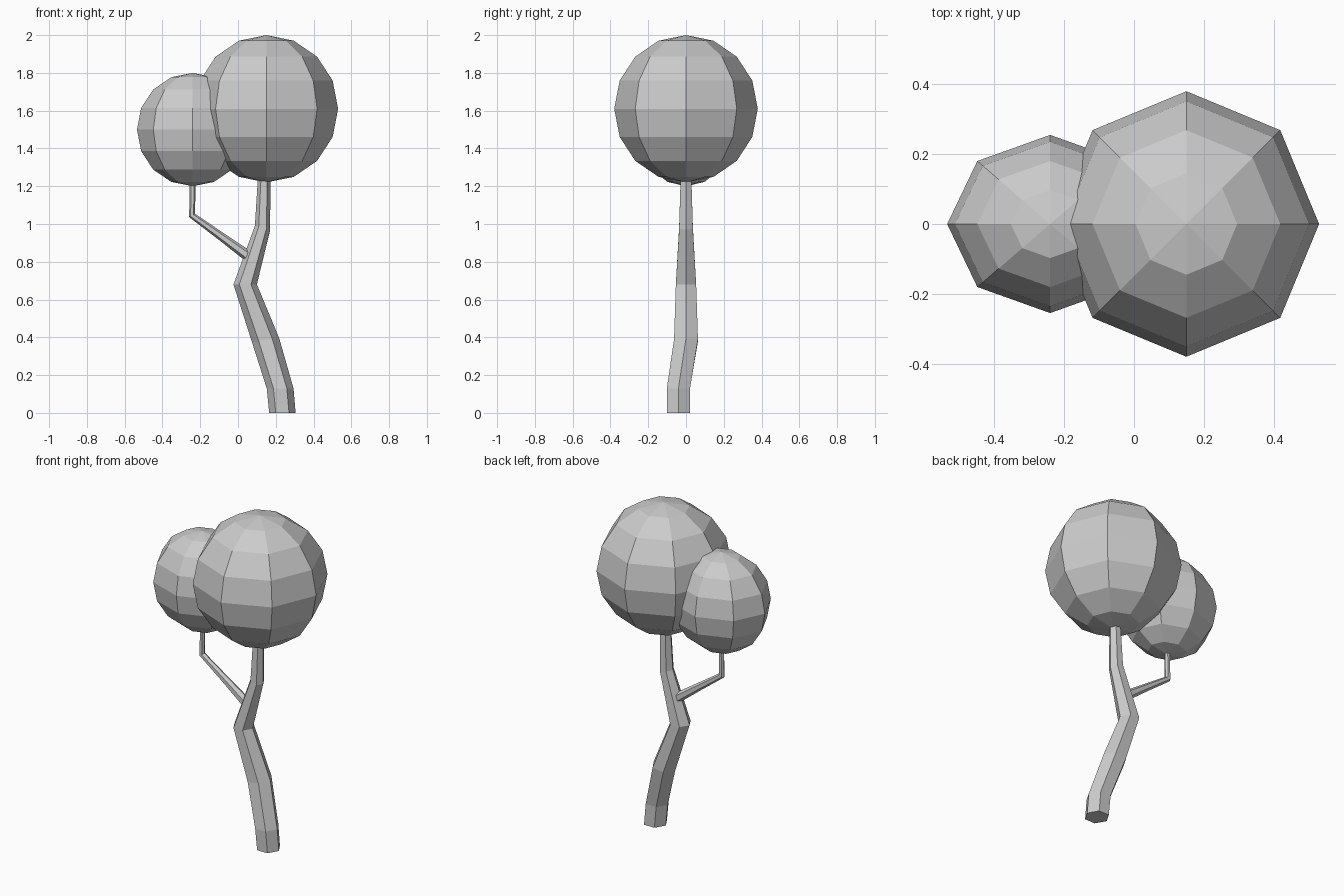
import bpy, bmesh
from math import cos, sin, pi, radians
from mathutils import Vector

if "Cube" in bpy.data.objects:
    bpy.data.objects.remove(bpy.data.objects["Cube"])


def finish(name, bm):
    bmesh.ops.recalc_face_normals(bm, faces=bm.faces)
    mesh = bpy.data.meshes.new(name)
    bm.to_mesh(mesh)
    bm.free()
    obj = bpy.data.objects.new(name, mesh)
    bpy.context.collection.objects.link(obj)
    return obj


def tube(name, rings, sides=6):
    """Loft polygon rings (x, y, z, radius, tilt about y) into a closed tube."""
    bm = bmesh.new()
    loops = []
    for x, y, z, r, tilt in rings:
        u = Vector((cos(radians(tilt)), 0, sin(radians(tilt))))
        v = Vector((0, 1, 0))
        loops.append([bm.verts.new(Vector((x, y, z))
                      + r * (cos(a) * u + sin(a) * v))
                      for a in (2 * pi * i / sides for i in range(sides))])
    for lo, hi in zip(loops, loops[1:]):
        for i in range(sides):
            j = (i + 1) % sides
            bm.faces.new((lo[i], lo[j], hi[j], hi[i]))
    bm.faces.new(loops[0][::-1])
    bm.faces.new(loops[-1])
    return finish(name, bm)


def crown(name, centre, radii):
    """Eight-sided low-poly foliage ball."""
    bm = bmesh.new()
    bmesh.ops.create_uvsphere(bm, u_segments=8, v_segments=8, radius=1)
    bmesh.ops.scale(bm, vec=radii, verts=bm.verts)
    bmesh.ops.translate(bm, vec=centre, verts=bm.verts)
    return finish(name, bm)


# Foliage
crown("large_crown", (0.15, 0, 1.61), (0.38, 0.38, 0.39))
crown("small_crown", (-0.24, 0, 1.50), (0.295, 0.255, 0.30))

# Crooked tapering trunk
tube("trunk", [
    (0.235, -0.04, 0.00, 0.070, 0),
    (0.223, -0.04, 0.13, 0.071, 0),
    (0.146, 0.00, 0.385, 0.073, 8),
    (0.038, 0.00, 0.68, 0.062, 0),
    (0.130, 0.00, 0.98, 0.042, -15),
    (0.138, 0.00, 1.24, 0.033, 0),
])

# Side branch holding the small crown
tube("branch", [
    (0.075, 0, 0.815, 0.030, 55),
    (-0.09, 0, 0.935, 0.022, 54),
    (-0.243, 0, 1.045, 0.018, 28),
    (-0.240, 0, 1.23, 0.015, 0),
])
